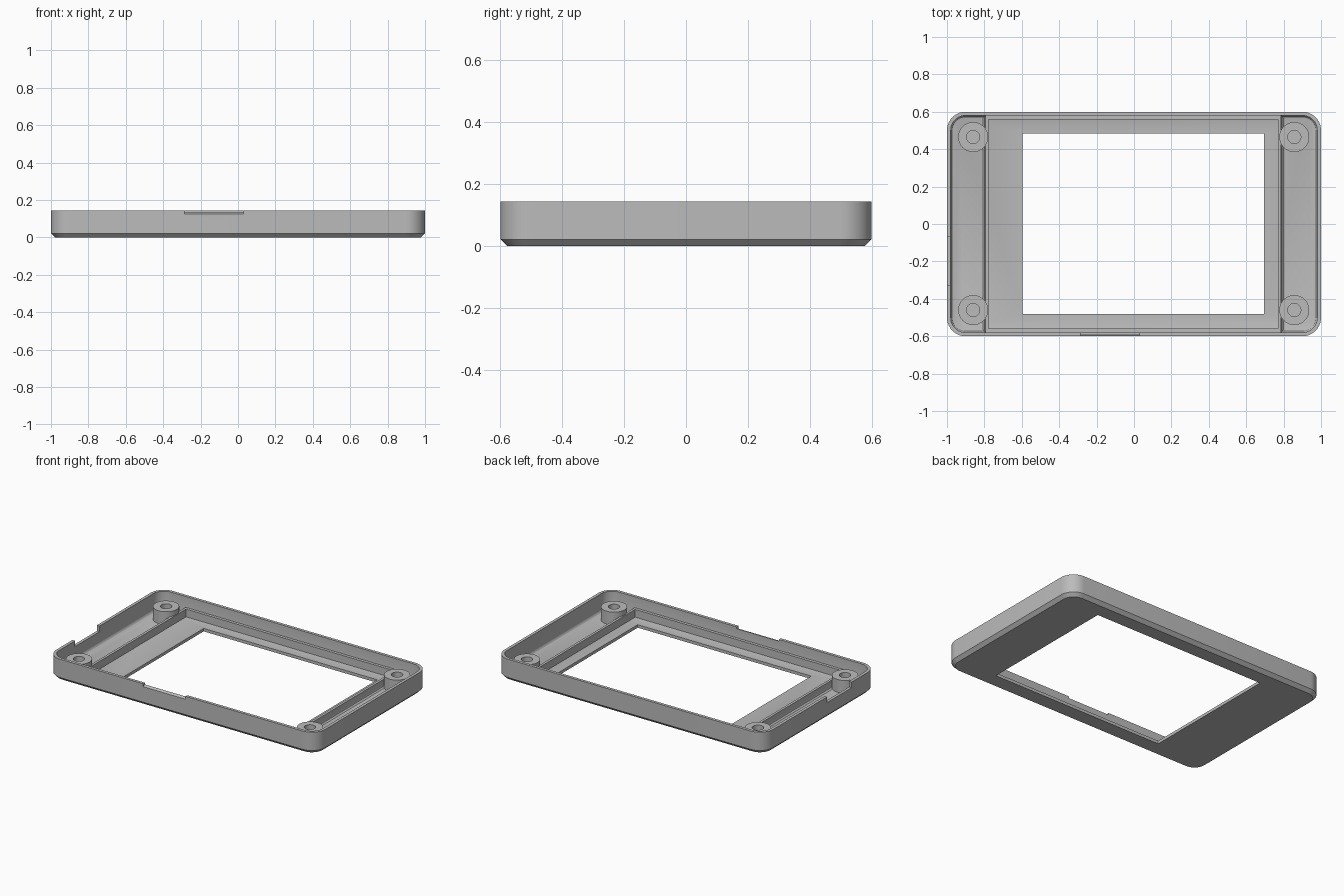
import bpy, bmesh, math

cube = bpy.data.objects.get("Cube")
if cube:
    bpy.data.objects.remove(cube, do_unlink=True)

grey = bpy.data.materials.new("light grey plastic")
grey.use_nodes = True
colour = (0.5, 0.5, 0.5, 1)
grey.diffuse_color = colour
grey.node_tree.nodes["Principled BSDF"].inputs["Base Color"].default_value = colour


def rounded_ring(x, y, r, z, steps=10):
    """Rounded rectangle with half sizes x, y and corner radius r."""
    pts = []
    for i, (sx, sy) in enumerate([(1, 1), (-1, 1), (-1, -1), (1, -1)]):
        for k in range(steps + 1):
            a = math.pi / 2 * (i + k / steps)
            pts.append((sx * (x - r) + r * math.cos(a), sy * (y - r) + r * math.sin(a), z))
    return pts


def rect_ring(x0, x1, y0, y1, z):
    return [(x1, y1, z), (x0, y1, z), (x0, y0, z), (x1, y0, z)]


def circle_ring(cx, cy, r, z, n=40):
    return [(cx + r * math.cos(2 * math.pi * i / n), cy + r * math.sin(2 * math.pi * i / n), z)
            for i in range(n)]


def loft(name, rings, closed=False):
    """Bridge rings in order; cap the ends, or join last to first."""
    bm = bmesh.new()
    loops = [[bm.verts.new(p) for p in ring] for ring in rings]
    pairs = list(zip(loops, loops[1:]))
    if closed:
        pairs.append((loops[-1], loops[0]))
    else:
        bm.faces.new(loops[0])
        bm.faces.new(loops[-1])
    for a, b in pairs:
        n = len(a)
        for i in range(n):
            bm.faces.new((a[i], a[(i + 1) % n], b[(i + 1) % n], b[i]))
    bmesh.ops.recalc_face_normals(bm, faces=bm.faces)
    mesh = bpy.data.meshes.new(name)
    bm.to_mesh(mesh)
    bm.free()
    mesh.materials.append(grey)
    obj = bpy.data.objects.new(name, mesh)
    bpy.context.collection.objects.link(obj)
    return obj


def activate(obj):
    bpy.ops.object.select_all(action='DESELECT')
    obj.select_set(True)
    bpy.context.view_layer.objects.active = obj


def cut(obj, cutter):
    cutter.hide_render = True
    mod = obj.modifiers.new("cut", 'BOOLEAN')
    mod.operation = 'DIFFERENCE'
    mod.solver = 'EXACT'
    mod.object = cutter
    activate(obj)
    bpy.ops.object.modifier_apply(modifier=mod.name)
    bpy.data.objects.remove(cutter, do_unlink=True)


def smooth(obj):
    activate(obj)
    bpy.ops.object.shade_smooth_by_angle(angle=math.radians(28))


# Tray: chamfered base, straight walls, small fillet where wall meets floor
H, FLOOR = 0.145, 0.02
profile = [(0.022, 0), (0, 0.022), (0, H), (0.02, H), (0.02, 0.038),
           (0.022, 0.03), (0.028, 0.023), (0.037, FLOOR)]
tray = loft("tray_shell", [rounded_ring(1 - d, 0.6 - d, 0.1 - d, z) for d, z in profile])

# Display window through the floor
cut(tray, loft("window_cutter", [rect_ring(-0.595, 0.695, -0.48, 0.485, z) for z in (-0.1, 0.1)]))

# Notch in the side wall
cut(tray, loft("side_notch_cutter", [rect_ring(-1.1, -0.95, -0.33, -0.07, z) for z in (0.107, 0.3)]))

# Shallow front notch with a sloping outer lip
lip = [(-0.62, 0.115), (-0.587, 0.133), (-0.55, 0.133), (-0.55, 0.3), (-0.62, 0.3)]
cut(tray, loft("front_notch_cutter", [[(x, y, z) for y, z in lip] for x in (-0.285, 0.03)]))
smooth(tray)

# Raised frame around the display, flared at its foot
top = 0.072
inner = (-0.778, 0.77, -0.56, 0.56)
outer = (-0.795, 0.787, -0.585, 0.585)
foot = (-0.808, 0.8, -0.59, 0.59)
mid = (-0.798, 0.79, -0.586, 0.586)
frame = loft("display_frame", [
    rect_ring(*inner, 0.012), rect_ring(*inner, top), rect_ring(*outer, top),
    rect_ring(*outer, 0.036), rect_ring(*mid, 0.027), rect_ring(*foot, FLOOR),
    rect_ring(*foot, 0.012)], closed=True)
smooth(frame)

# Screw bosses with blind holes
for side, x in (("right", -0.86), ("left", 0.857)):
    for end, y in (("front", -0.46), ("back", 0.465)):
        boss = loft(f"screw_boss_{end}_{side}", [
            circle_ring(x, y, r, z) for r, z in
            [(0.08, 0.012), (0.08, 0.106), (0.035, 0.106), (0.035, 0.04)]])
        smooth(boss)
